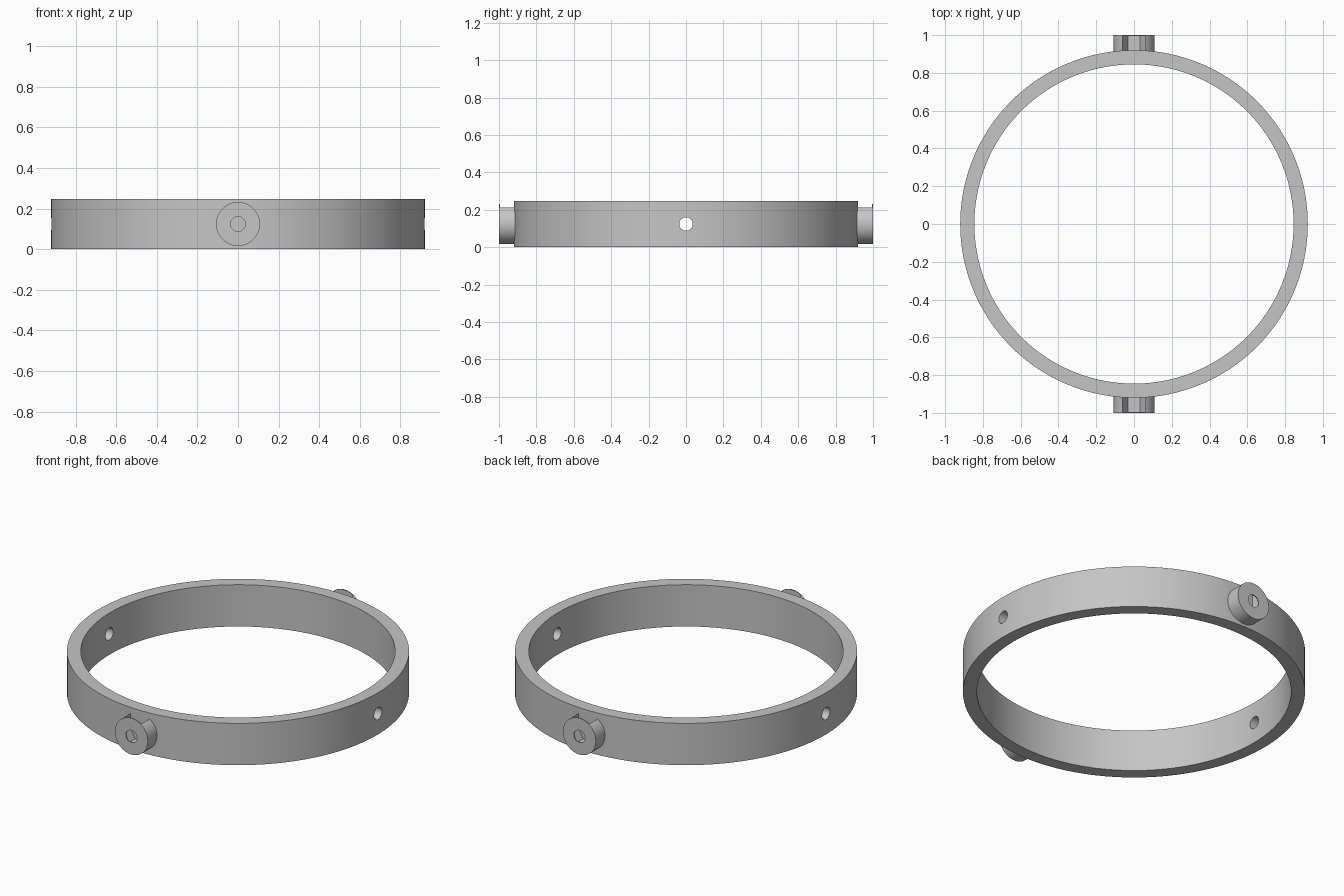
import bpy, math
from mathutils import Matrix

if "Cube" in bpy.data.objects:
    bpy.data.objects.remove(bpy.data.objects["Cube"], do_unlink=True)

HEIGHT, MID = 0.248, 0.124
OUTER, INNER = 0.92, 0.845
BOSS_R, HOLE_R, SLOT_R = 0.108, 0.036, 0.062

grey = bpy.data.materials.new("plain_grey")
grey.use_nodes = True
grey.diffuse_color = (0.56, 0.56, 0.56, 1)
grey.node_tree.nodes["Principled BSDF"].inputs["Base Color"].default_value = (0.56, 0.56, 0.56, 1)


def cylinder(name, radius, start, end, axis="Z", sides=64):
    """Cylinder running from start to end along the axis, through the ring's mid height."""
    middle = (start + end) / 2
    place = {"X": (middle, 0, MID), "Y": (0, middle, MID), "Z": (0, 0, middle)}[axis]
    turn = {"X": (0, math.pi / 2, 0), "Y": (math.pi / 2, 0, 0), "Z": (0, 0, 0)}[axis]
    bpy.ops.mesh.primitive_cylinder_add(vertices=sides, radius=radius, depth=abs(end - start),
                                        location=place, rotation=turn)
    obj = bpy.context.object
    obj.name = name
    obj.data.materials.append(grey)
    return obj


def combine(obj, other, operation="DIFFERENCE"):
    """Apply a boolean and discard the second object."""
    mod = obj.modifiers.new("boolean", "BOOLEAN")
    mod.operation, mod.object, mod.solver = operation, other, "EXACT"
    bpy.context.view_layer.objects.active = obj
    bpy.ops.object.modifier_apply(modifier=mod.name)
    bpy.data.objects.remove(other, do_unlink=True)


# Ring band with a cross hole on each side
ring = cylinder("ring_band", OUTER, 0, HEIGHT, sides=160)
combine(ring, cylinder("bore", INNER, -0.1, HEIGHT + 0.1, sides=160))
combine(ring, cylinder("side_holes", HOLE_R, -1.2, 1.2, "X", 32))


def make_boss(name):
    """Front boss: bolt hole behind a thin face, nut slot open at the top."""
    boss = cylinder(name, BOSS_R, -1.0, -0.88, "Y")
    combine(boss, cylinder("bolt_hole", HOLE_R, -1.1, -0.8, "Y", 32))
    combine(boss, cylinder("nut_pocket", SLOT_R, -0.994, -0.8, "Y", 6))
    bpy.ops.mesh.primitive_cube_add(size=1, location=(0, -0.897, MID + 0.1))
    slot = bpy.context.object
    slot.scale = (SLOT_R * 2, 0.194, 0.2)
    slot.data.materials.append(grey)
    combine(boss, slot)
    return boss


# Nut pocket needs a flat floor, so its corners lie on the x axis
def turn_pocket(obj):
    obj.data.transform(Matrix.Rotation(math.radians(30), 4, "Z"))


plain_cylinder = cylinder


def cylinder(name, radius, start, end, axis="Z", sides=64):
    obj = plain_cylinder(name, radius, start, end, axis, sides)
    if sides == 6:
        turn_pocket(obj)
    return obj


# Matching bosses on front and back
for name, angle in (("front_boss", 0), ("back_boss", math.pi)):
    boss = make_boss(name)
    boss.data.transform(boss.matrix_world)
    boss.matrix_world = Matrix.Identity(4)
    boss.data.transform(Matrix.Rotation(angle, 4, "Z"))
    combine(ring, boss, "UNION")

# Smooth curved walls, crisp edges
bpy.ops.object.select_all(action="DESELECT")
ring.select_set(True)
bpy.context.view_layer.objects.active = ring
bpy.ops.object.shade_smooth_by_angle(angle=math.radians(30))
